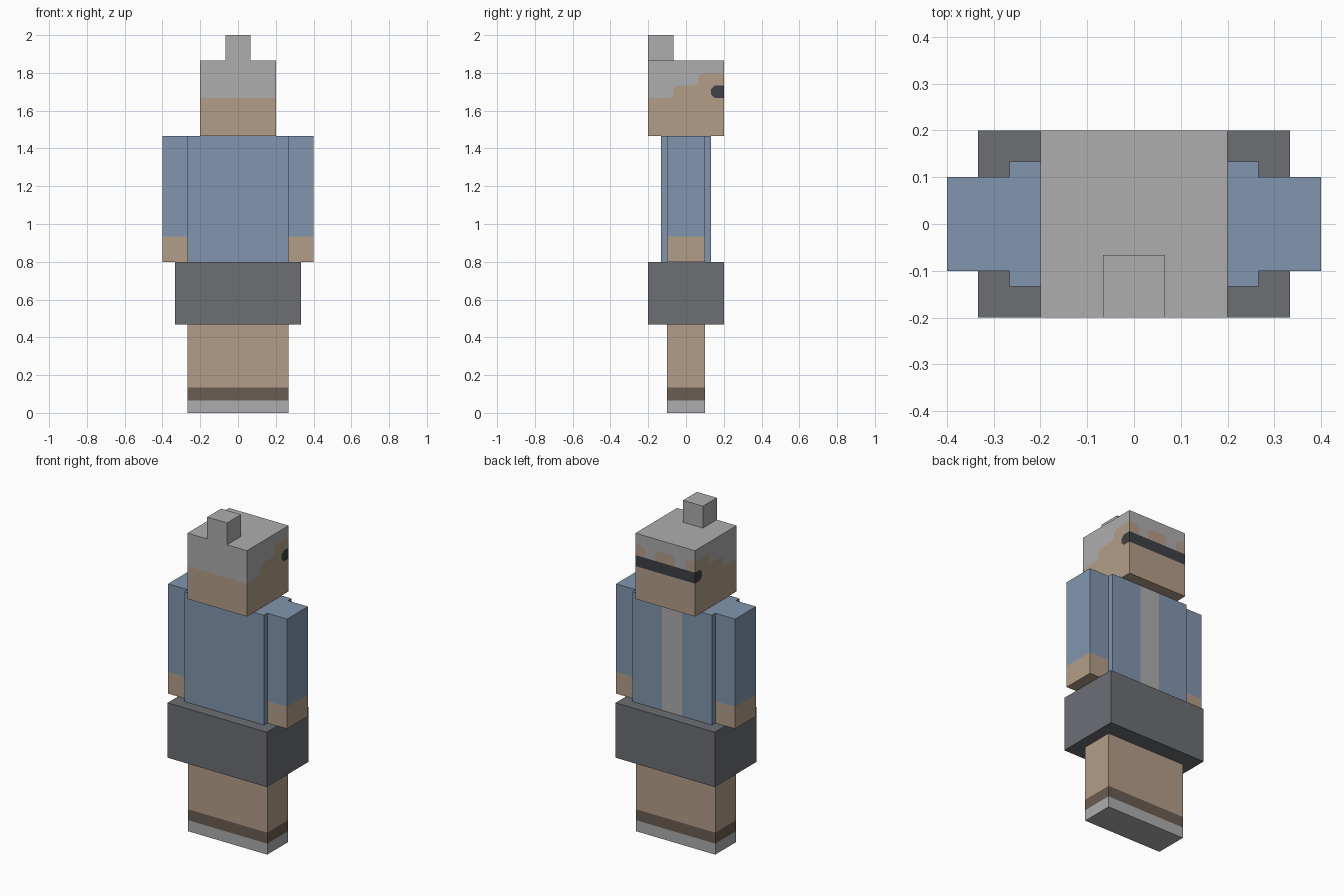
import bpy, bmesh
from mathutils import Vector

if "Cube" in bpy.data.objects:
    bpy.data.objects.remove(bpy.data.objects["Cube"])

U = 2 / 30  # one block pixel


def material(name, hex_code):
    def linear(v):
        return v / 12.92 if v <= 0.04045 else ((v + 0.055) / 1.055) ** 2.4
    mat = bpy.data.materials.new(name)
    rgb = [linear(int(hex_code[i:i + 2], 16) / 255) for i in (0, 2, 4)]
    mat.diffuse_color = (*rgb, 1)
    mat.use_nodes = True
    mat.node_tree.nodes["Principled BSDF"].inputs["Base Color"].default_value = mat.diffuse_color
    return mat


GREY = material("light grey", "AEAEAE")
SKIN = material("skin tan", "B39E87")
BLUE = material("shirt blue", "8196AF")
DARK = material("skirt charcoal", "6C6E74")
BROWN = material("strap brown", "6A5D52")
BLACK = material("eye band black", "3E4145")


def finish(name, bm, mats):
    bmesh.ops.recalc_face_normals(bm, faces=bm.faces[:])
    mesh = bpy.data.meshes.new(name)
    bm.to_mesh(mesh)
    bm.free()
    for m in mats:
        mesh.materials.append(m)
    obj = bpy.data.objects.new(name, mesh)
    bpy.context.collection.objects.link(obj)
    return obj


def box(name, lo, hi, mats, cuts=(), rule=None):
    """Box between two corners in pixels; cuts are (axis, position); rule picks the colour."""
    lo, hi = Vector(lo) * U, Vector(hi) * U
    bm = bmesh.new()
    bmesh.ops.create_cube(bm, size=1)
    for v in bm.verts:
        v.co = Vector([(lo[i] + hi[i]) / 2 + v.co[i] * (hi[i] - lo[i]) for i in range(3)])
    for axis, pos in cuts:
        normal = Vector((0, 0, 0))
        normal[axis] = 1
        bmesh.ops.bisect_plane(bm, geom=bm.verts[:] + bm.edges[:] + bm.faces[:],
                               plane_co=normal * pos * U, plane_no=normal)
    bm.normal_update()
    if rule:
        for f in bm.faces:
            f.material_index = rule(f.calc_center_median() / U, f.normal)
    return finish(name, bm, mats)


# Legs with shoe soles and ankle straps
box("legs", (-4, -1.5, 0), (4, 1.5, 7), [SKIN, BROWN, GREY], [(2, 1), (2, 2)],
    lambda c, n: 2 if c.z < 1 else 1 if c.z < 2 else 0)

# Skirt
box("skirt", (-5, -3, 7), (5, 3, 12), [DARK])

# Shirt with a stripe on the face side
box("shirt", (-4, -2, 12), (4, 2, 22), [BLUE, GREY], [(0, -1), (0, 1)],
    lambda c, n: 1 if n.y > 0.5 and abs(c.x) < 1 else 0)

# Arms with bare hands
for side, x in (("left", -6), ("right", 4)):
    box(side + "_arm", (x, -1.5, 12), (x + 2, 1.5, 22), [BLUE, SKIN], [(2, 14)],
        lambda c, n: 1 if c.z < 14 else 0)

# Hair bun
box("hair_bun", (-1, -3, 28), (1, -1, 30), [GREY])

# Head: panels in pixels, split along the hairline and the eye band
HAIR, FLESH, BAND = 0, 1, 2
C = 0.28  # corner chamfer of the hairline
head = bmesh.new()


def panel(points, place, index):
    face = head.faces.new([head.verts.new(Vector(place(a, b)) * U) for a, b in points])
    face.material_index = index


# Sides: stepped hairline and the wrapped end of the eye band
hairline = [(-3, 25), (-1 - C, 25), (-1, 25 + C), (-1, 26 - C), (-1 + C, 26),
            (1 - C, 26), (1, 26 + C), (1, 27 - C), (1 + C, 27), (3, 27)]
band_end = [(3, 25), (2 + C, 25), (2, 25 + C), (2, 26 - C), (2 + C, 26), (3, 26)]
for x in (-3, 3):
    place = lambda a, b, x=x: (x, a, b)
    panel(hairline + [(3, 28), (-3, 28)], place, HAIR)
    panel(band_end, place, BAND)
    panel([(-3, 22), (3, 22)] + band_end + hairline[::-1], place, FLESH)

# Face side: fringe with two locks above the eye band
front = lambda a, b: (a, 3, b)
patches = [[(-3, 27), (-2 - C, 27), (-2, 27 - C), (-2, 26)],
           [(-1, 26), (-1, 27 - C), (-1 + C, 27), (1 - C, 27), (1, 27 - C), (1, 26)],
           [(2, 26), (2, 27 - C), (2 + C, 27), (3, 27)]]
panel(sum(patches, []) + [(3, 28), (-3, 28)], front, HAIR)
panel([(-3, 26)] + patches[0], front, FLESH)
panel(patches[1], front, FLESH)
panel(patches[2] + [(3, 26)], front, FLESH)
panel([(-3, 25), (3, 25)] + [(x, 26) for x in (3, 2, 1, -1, -2, -3)], front, BAND)
panel([(-3, 22), (3, 22), (3, 25), (-3, 25)], front, FLESH)

# Back, top and underside of the head
for low, high, index in ((22, 25, FLESH), (25, 28, HAIR)):
    panel([(-3, low), (3, low), (3, high), (-3, high)], lambda a, b: (a, -3, b), index)
for z, index in ((28, HAIR), (22, FLESH)):
    panel([(-3, -3), (3, -3), (3, 3), (-3, 3)], lambda a, b: (a, b, z), index)
bmesh.ops.remove_doubles(head, verts=head.verts[:], dist=0.0005)
finish("head", head, [GREY, SKIN, BLACK])
